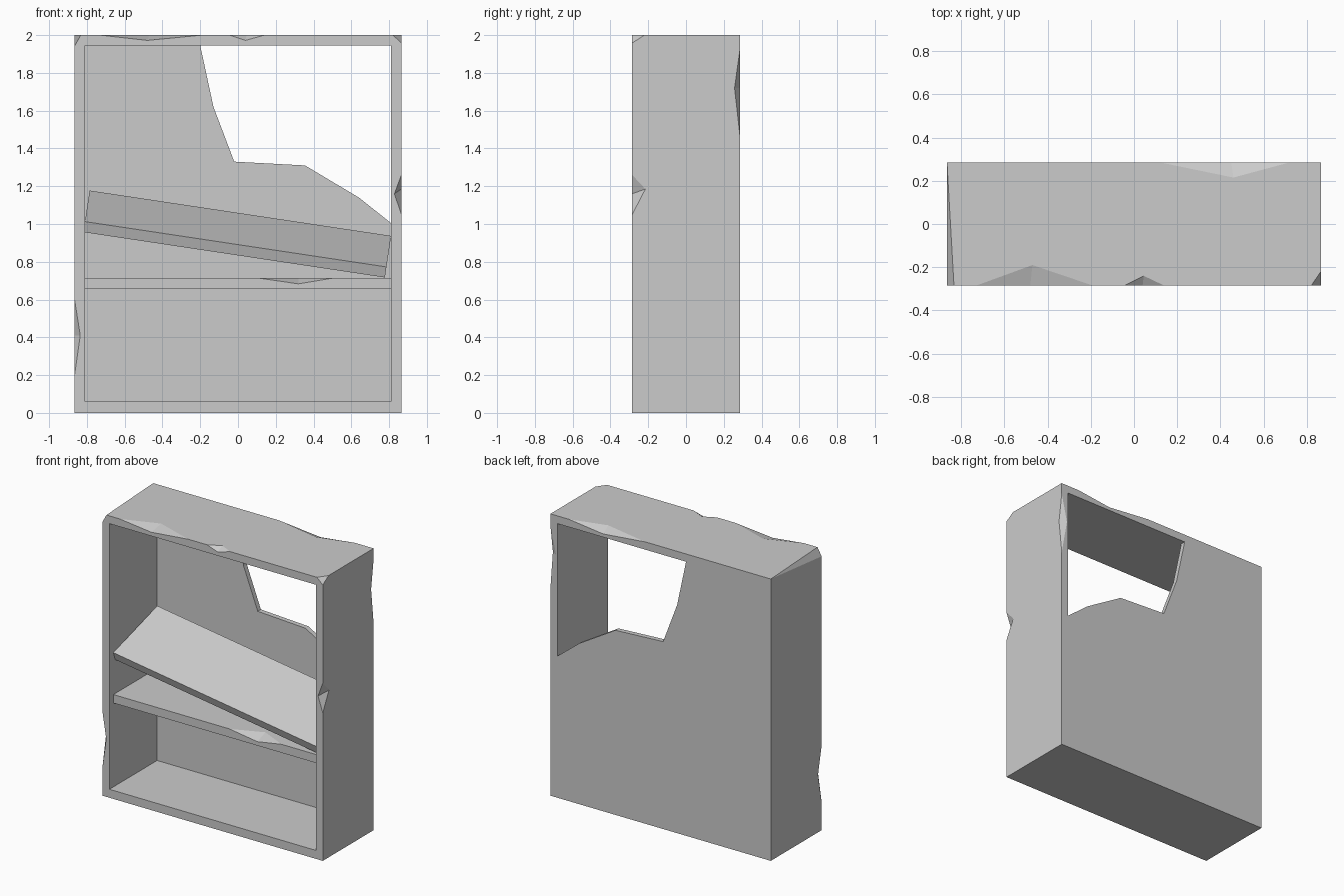
import bpy, bmesh
from math import radians
from mathutils import Vector

if "Cube" in bpy.data.objects:
    bpy.data.objects.remove(bpy.data.objects["Cube"])

W, D, H = 0.865, 0.285, 2.0      # half width, half depth, height
IX, IB, IT = 0.81, 0.06, 1.945   # inner half width, inner bottom, inner top
SF, BK = -0.24, 0.25             # shelf front, inside of back panel


def to_object(name, bm):
    bmesh.ops.recalc_face_normals(bm, faces=bm.faces)
    mesh = bpy.data.meshes.new(name)
    bm.to_mesh(mesh)
    bm.free()
    ob = bpy.data.objects.new(name, mesh)
    bpy.context.collection.objects.link(ob)
    return ob


def box(name, lo, hi):
    lo, hi = Vector(lo), Vector(hi)
    bm = bmesh.new()
    bmesh.ops.create_cube(bm, size=1)
    bmesh.ops.scale(bm, vec=hi - lo, verts=bm.verts)
    bmesh.ops.translate(bm, vec=(lo + hi) / 2, verts=bm.verts)
    return to_object(name, bm)


def prism(name, profile, y0, y1):
    bm = bmesh.new()
    face = bm.faces.new([bm.verts.new((x, y0, z)) for x, z in profile])
    ext = bmesh.ops.extrude_face_region(bm, geom=[face])
    verts = [g for g in ext["geom"] if isinstance(g, bmesh.types.BMVert)]
    bmesh.ops.translate(bm, vec=(0, y1 - y0, 0), verts=verts)
    return to_object(name, bm)


def tetra(points, pivot):
    # enlarging about a point on the cut keeps the cut planes in place
    bm = bmesh.new()
    v = [bm.verts.new(pivot + (Vector(p) - pivot) * 1.3) for p in points]
    for i, j, k in ((0, 1, 2), (0, 1, 3), (0, 2, 3), (1, 2, 3)):
        bm.faces.new((v[i], v[j], v[k]))
    return to_object("chip_cutter", bm)


def edge_chip(a, b, c, d):
    """V-shaped chip on edge a-b with its ridge running c-d."""
    return tetra((a, b, c, d), (Vector(c) + Vector(d)) / 2)


def corner_chip(corner, p, q, r):
    return tetra((corner, p, q, r), (Vector(p) + Vector(q) + Vector(r)) / 3)


def cut(ob, cutter):
    mod = ob.modifiers.new("cut", "BOOLEAN")
    mod.operation, mod.solver, mod.object = "DIFFERENCE", "EXACT", cutter
    bpy.context.view_layer.objects.active = ob
    bpy.ops.object.modifier_apply(modifier=mod.name)
    bpy.data.objects.remove(cutter)


# Cabinet: hollowed box with a broken back panel
cabinet = box("cabinet", (-W, -D, 0), (W, D, H))
cut(cabinet, box("cavity_cutter", (-IX, -0.5, IB), (IX, BK, IT)))
hole = [(-0.2, IT), (-0.13, 1.62), (-0.02, 1.33), (0.355, 1.31),
        (0.64, 1.14), (IX, 1.005), (IX, IT)]
cut(cabinet, prism("hole_cutter", hole, 0.15, 0.4))

# Chips on the cabinet edges
for chip in (
    # top front
    edge_chip((-0.73, -D, H), (-0.19, -D, H), (-0.48, -D, 1.972), (-0.47, -0.19, H)),
    edge_chip((-0.045, -D, H), (0.14, -D, H), (0.04, -D, 1.972), (0.045, -0.24, H)),
    # top back
    edge_chip((0.12, D, H), (0.72, D, H), (0.45, D, 1.968), (0.46, 0.215, H)),
    # right front, left front, right back
    edge_chip((W, -D, 1.05), (W, -D, 1.26), (0.828, -D, 1.16), (W, -0.215, 1.185)),
    edge_chip((-W, -D, 0.2), (-W, -D, 0.6), (-0.835, -D, 0.41), (-W, -0.245, 0.41)),
    edge_chip((W, D, 1.47), (W, D, 1.92), (0.82, D, 1.72), (W, 0.257, 1.72)),
    # top corners
    corner_chip((W, -D, H), (0.82, -D, H), (W, -D, 1.958), (W, -0.22, H)),
    corner_chip((-W, -D, H), (-0.833, -D, H), (-W, -D, 1.943), (-W, 0.28, H)),
):
    cut(cabinet, chip)

# Fixed shelf with a chipped front edge
shelf = box("fixed_shelf", (-IX, SF, 0.655), (IX, BK, 0.715))
cut(shelf, edge_chip((0.1, SF, 0.715), (0.51, SF, 0.715),
                     (0.32, SF, 0.683), (0.32, -0.15, 0.715)))

# Fallen shelf, tilted sideways and forward
fallen = box("fallen_shelf", (-0.807, -0.243, -0.03), (0.807, 0.243, 0.03))
fallen.rotation_euler = (radians(20), radians(8.55), 0)
fallen.location = (-0.004, -0.002, 0.947)
